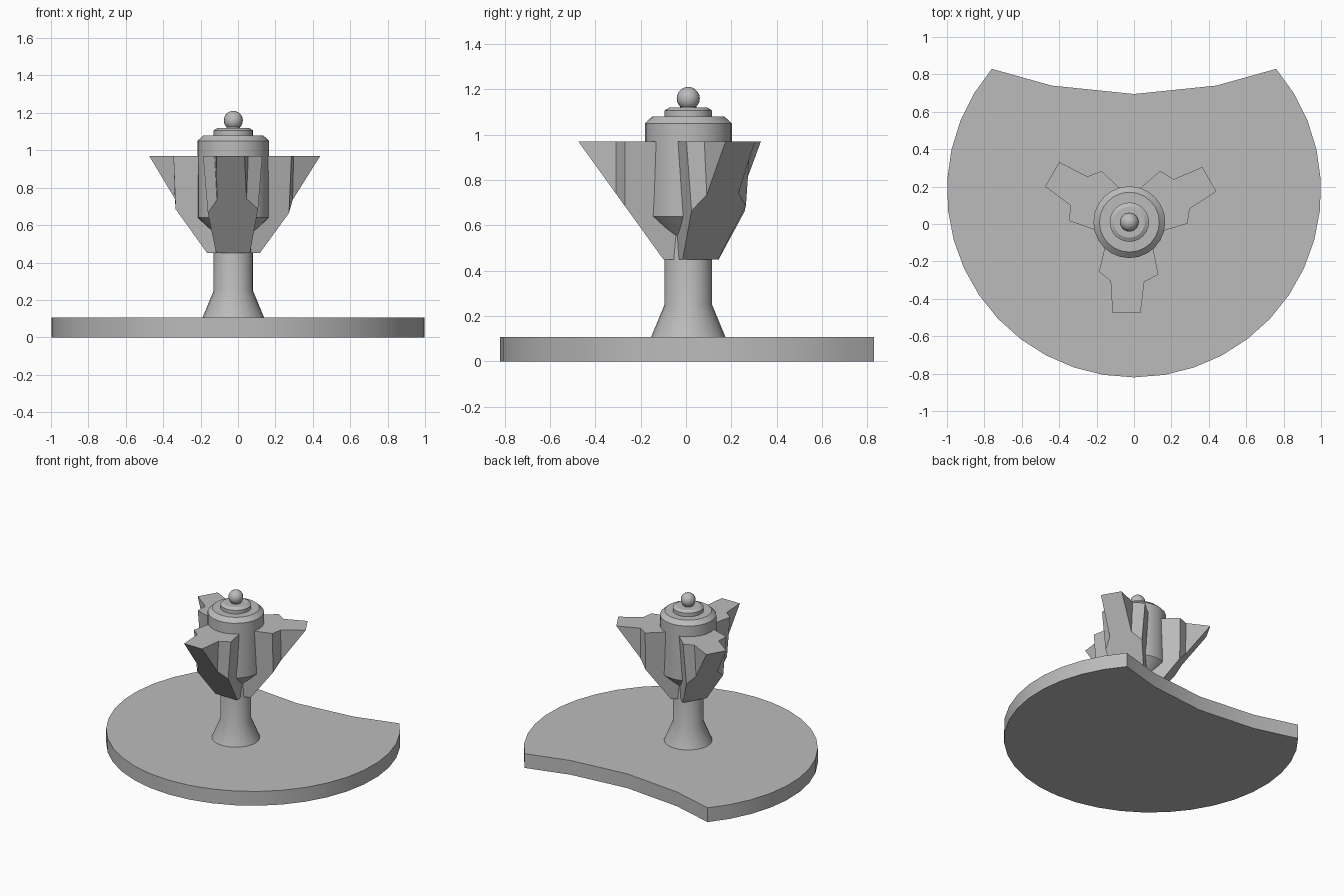
import bpy, bmesh
from math import sin, cos, pi, radians, atan2
from mathutils import Vector, Matrix

cube = bpy.data.objects.get("Cube")
if cube:
    bpy.data.objects.remove(cube, do_unlink=True)

CENTRE = Vector((-0.025, 0.01, 0))      # axis of the column

grey = bpy.data.materials.new("plain grey")
grey.use_nodes = True
GREY = (0.5, 0.5, 0.5, 1)
grey.diffuse_color = GREY
grey.node_tree.nodes["Principled BSDF"].inputs["Base Color"].default_value = GREY


def finish(bm, name, location=(0, 0, 0), angle=None):
    bmesh.ops.recalc_face_normals(bm, faces=bm.faces)
    mesh = bpy.data.meshes.new(name)
    bm.to_mesh(mesh)
    bm.free()
    mesh.materials.append(grey)
    ob = bpy.data.objects.new(name, mesh)
    ob.location = location
    bpy.context.collection.objects.link(ob)
    if angle:
        bpy.ops.object.select_all(action='DESELECT')
        ob.select_set(True)
        bpy.context.view_layer.objects.active = ob
        bpy.ops.object.shade_smooth_by_angle(angle=radians(angle))
    return ob


def loft(bm, lower, upper):
    """Solid between two matching outlines."""
    a = [bm.verts.new(p) for p in lower]
    b = [bm.verts.new(p) for p in upper]
    bm.faces.new(a)
    bm.faces.new(b)
    for i in range(len(a)):
        j = (i + 1) % len(a)
        bm.faces.new((a[i], a[j], b[j], b[i]))


def turned(name, profile, sides=24):
    """Spin (radius, height) points about the column axis."""
    bm = bmesh.new()
    rings = [[bm.verts.new((r * cos(2 * pi * k / sides), r * sin(2 * pi * k / sides), z))
              for k in range(sides)] for r, z in profile]
    for a, b in zip(rings, rings[1:]):
        for k in range(sides):
            n = (k + 1) % sides
            bm.faces.new((a[k], a[n], b[n], b[k]))
    bm.faces.new(rings[0])
    bm.faces.new(rings[-1])
    return finish(bm, name, CENTRE, 25)


# Round base slab with a shallow curved bite out of the back
start = atan2(0.645, -0.755)
sweep = 2 * (pi * 1.5 - start)
steps = 28
outline = [(cos(start + sweep * k / steps), 0.18 + sin(start + sweep * k / steps))
           for k in range(steps + 1)]
outline += [(0.44, 0.74), (0, 0.695), (-0.44, 0.74)]
bm = bmesh.new()
loft(bm, [(x, y, 0) for x, y in outline], [(x, y, 0.107) for x, y in outline])
finish(bm, "base_slab", angle=12)

# Column, drum and stepped cap
turned("column", [(0.167, 0.1), (0.105, 0.25), (0.105, 0.6)])
turned("drum", [(0.105, 0.555), (0.192, 0.64), (0.192, 1.05), (0.16, 1.08)])
turned("cap", [(0.105, 1.07), (0.105, 1.107), (0.083, 1.12)])
turned("knob_neck", [(0.036, 1.11), (0.036, 1.14)], 16)

# Ball knob
bm = bmesh.new()
bmesh.ops.create_uvsphere(bm, u_segments=16, v_segments=10, radius=0.051)
finish(bm, "ball_knob", CENTRE + Vector((0, 0, 1.16)), 40)

# Three stepped fins: tapered prisms trimmed by a sloping outer plane
TOP, BOTTOM = 0.97, 0.45
FIN = [(0, -0.1), (0.265, -0.162), (0.315, -0.1), (0.485, -0.09),
       (0.485, 0.06), (0.32, 0.08), (0.28, 0.155), (0, 0.1)]
for name, direction in (("front_fin", -90), ("left_fin", 30), ("right_fin", 150)):
    bm = bmesh.new()
    loft(bm, [(u, v * 0.73, BOTTOM) for u, v in FIN], [(u, v, TOP) for u, v in FIN])
    cut = bmesh.ops.bisect_plane(
        bm, geom=bm.verts[:] + bm.edges[:] + bm.faces[:], dist=1e-5,
        plane_co=(0.485, 0, TOP), plane_no=(TOP - BOTTOM, 0, -0.375), clear_outer=True)
    rim = [e for e in bm.edges if e.is_boundary]
    bmesh.ops.holes_fill(bm, edges=rim, sides=0)
    bm.transform(Matrix.Rotation(radians(direction), 4, 'Z'))
    finish(bm, name, CENTRE)
